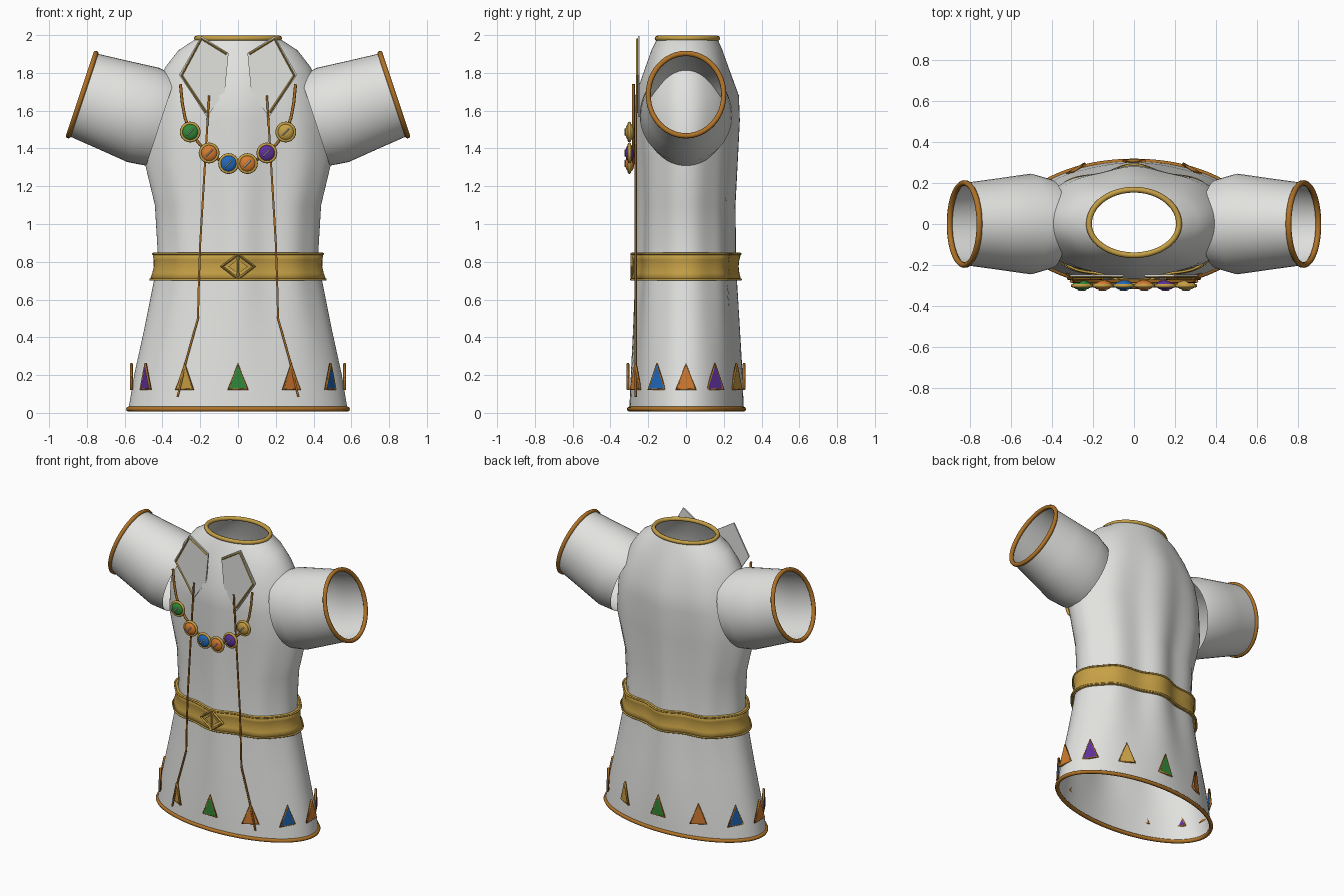
import bpy, bmesh, math
from mathutils import Matrix, Vector

if "Cube" in bpy.data.objects:
    bpy.data.objects.remove(bpy.data.objects["Cube"])

def mat(name, r, g, b):
    m = bpy.data.materials.new(name)
    m.diffuse_color = (r, g, b, 1)
    m.use_nodes = True
    m.node_tree.nodes["Principled BSDF"].inputs["Base Color"].default_value = m.diffuse_color
    return m

FABRIC = mat("white_fabric", .76, .76, .74)
GOLD = mat("gold", .56, .35, .06)
TRIM = mat("copper_trim", .43, .17, .02)
GREEN = mat("green", .03, .25, .04)
ORANGE = mat("orange", .68, .20, .03)
BLUE = mat("blue", .015, .14, .50)
PURPLE = mat("purple", .11, .03, .32)
GEMS = [GREEN, ORANGE, BLUE, ORANGE, PURPLE, GOLD]

def finish(name, bm, m, smooth=True):
    bmesh.ops.recalc_face_normals(bm, faces=bm.faces)
    me = bpy.data.meshes.new(name)
    bm.to_mesh(me)
    bm.free()
    ob = bpy.data.objects.new(name, me)
    bpy.context.collection.objects.link(ob)
    me.materials.append(m)
    for p in me.polygons:
        p.use_smooth = smooth
    return ob

def loft(name, rings, m):
    bm = bmesh.new()
    rows = [[bm.verts.new(p) for p in r] for r in rings]
    n = len(rows[0])
    for a, b in zip(rows, rows[1:]):
        for i in range(n):
            j = (i + 1) % n
            bm.faces.new((a[i], a[j], b[j], b[i]))
    return finish(name, bm, m)

def tube(name, pts, r, m, closed=False, res=2):
    cu = bpy.data.curves.new(name, 'CURVE')
    cu.dimensions = '3D'
    cu.bevel_depth = r
    cu.bevel_resolution = res
    cu.use_fill_caps = True
    s = cu.splines.new('POLY')
    s.points.add(len(pts) - 1)
    for sp, p in zip(s.points, pts):
        sp.co = (*p, 1)
    s.use_cyclic_u = closed
    s.use_smooth = res > 0
    ob = bpy.data.objects.new(name, cu)
    bpy.context.collection.objects.link(ob)
    cu.materials.append(m)
    bpy.ops.object.select_all(action='DESELECT')
    ob.select_set(True)
    bpy.context.view_layer.objects.active = ob
    bpy.ops.object.convert(target='MESH')
    return ob

def plate(name, pts, depth, m, mx=Matrix()):
    # flat polygon in local x/z, thickened along local y
    bm = bmesh.new()
    f = bm.faces.new([bm.verts.new((x, -depth / 2, z)) for x, z in pts])
    ext = bmesh.ops.extrude_face_region(bm, geom=[f])
    vs = [g for g in ext['geom'] if isinstance(g, bmesh.types.BMVert)]
    bmesh.ops.translate(bm, verts=vs, vec=(0, depth, 0))
    bm.transform(mx)
    return finish(name, bm, m, False)

# Body sections: height, half width, front depth, back depth, fold strength
BODY = [(.02, .58, .30, .305, 0), (.2, .55, .292, .30, .008), (.45, .495, .28, .285, .03),
        (.7, .445, .27, .27, .055), (.85, .425, .265, .265, .065), (1.1, .44, .26, .262, .06),
        (1.35, .50, .262, .275, .045), (1.55, .485, .268, .285, .035), (1.68, .45, .268, .28, .025),
        (1.83, .385, .215, .225, .012), (1.92, .315, .183, .193, 0), (1.985, .215, .15, .165, 0)]

def section(z, off=0, n=96):
    for a, b in zip(BODY, BODY[1:]):
        if z <= b[0]:
            break
    t = (z - a[0]) / (b[0] - a[0])
    _, rx, yf, yb, k = [u + (v - u) * t for u, v in zip(a, b)]
    pts = []
    for i in range(n):
        th = 2 * math.pi * i / n
        c, s = math.cos(th), math.sin(th)
        # soft vertical folds either side of the centre
        f = 1 + k * (1 if s > 0 else .8) * (math.cos(8 * th) - 1) * s * s
        pts.append(Vector(((rx + off) * c * f, ((yb if s > 0 else yf) + off) * s * f, z)))
    return pts

# Tunic body with hem and neck trims
loft("tunic_body", [section(b[0]) for b in BODY], FABRIC)
tube("hem_trim", section(.02), .013, TRIM, True)
tube("neck_trim", section(1.983, .001), .014, GOLD, True)

# Belt band flaring into thin rims
loft("belt", [section(z, o) for z, o in ((.702, .003), (.705, .022), (.74, .014), (.775, .011),
                                         (.81, .016), (.842, .026), (.846, .003))], GOLD)
for z, o, nm in ((.706, .02, "belt_lower_rim"), (.842, .024, "belt_upper_rim")):
    tube(nm, section(z, o), .006, GOLD, True)

# Diamond buckle
dia = [(-.085, .775), (0, .84), (.085, .775), (0, .71)]
tube("buckle_frame", [(x, -.286, z) for x, z in dia], .009, GOLD, True, 0)
tube("buckle_bar", [(0, -.286, .72), (0, -.286, .83)], .007, GOLD, False, 0)
plate("buckle_plate", [(x * .6, z * .6 + .31) for x, z in dia], .0095, GOLD, Matrix.Translation((0, -.284, 0)))

for s, side in ((-1, "left"), (1, "right")):
    # Sleeve: rings along a tilted axis, (distance inward, radius across y, radius up)
    def ring(t, ry, ru):
        out = []
        for i in range(48):
            a = 2 * math.pi * i / 48
            u = math.cos(a) * ru
            out.append((s * (.825 - .949 * t - .316 * u), math.sin(a) * ry, 1.685 - .316 * t + .949 * u))
        return out
    loft(side + "_sleeve", [ring(0, .2, .23), ring(.17, .222, .246), ring(.34, .245, .263),
                            ring(.44, .217, .25)], FABRIC)
    tube(side + "_cuff_trim", ring(0, .2, .23), .014, TRIM, True)

    # Collar flap with gold outer edging
    flap = [(.195, 1.995), (.05, 1.905), (.07, 1.70), (.165, 1.566), (.312, 1.79)]
    plate(side + "_collar_flap", [(s * x, z) for x, z in flap], .0095, FABRIC, Matrix.Translation((0, -.25, 0)))
    edge = [(.06, 1.90), (.193, 1.98), (.298, 1.787), (.168, 1.59)]
    tube(side + "_collar_edging", [(s * x, -.258, z) for x, z in edge], .006, GOLD, False, 0)

    # Long thin front cord
    cord = [(.153, 1.68), (.17, 1.4), (.2, .9), (.207, .7), (.212, .5), (.275, .275), (.32, .085)]
    tube(side + "_front_cord", [(s * x, -.266, z) for x, z in cord], .006, TRIM, False, 1)

# Necklace cord
half = [(.305, 1.74), (.295, 1.64), (.28, 1.56), (.253, 1.487), (.205, 1.425), (.153, 1.376), (.1, 1.34), (.05, 1.32)]
path = [(-x, z) for x, z in half] + [(x, z) for x, z in reversed(half)]
tube("necklace_cord", [(x, -.279, z) for x, z in path], .008, TRIM)

# Domed medallions with gold rims and a small diagonal mark
spots = [(-.253, 1.487), (-.153, 1.376), (-.05, 1.32), (.05, 1.32), (.153, 1.376), (.253, 1.487)]
for i, ((x, z), m) in enumerate(zip(spots, GEMS)):
    bm = bmesh.new()
    bmesh.ops.create_uvsphere(bm, u_segments=24, v_segments=12, radius=1)
    bm.transform(Matrix.Translation((x, -.298, z)) @ Matrix.Diagonal((.045, .024, .045, 1)))
    finish(f"medallion_{i}", bm, m)
    circ = [(x + .046 * math.cos(a * math.pi / 12), -.3, z + .046 * math.sin(a * math.pi / 12)) for a in range(24)]
    tube(f"medallion_rim_{i}", circ, .009, GOLD, True)
    d = .017
    tube(f"medallion_mark_{i}", [(x - d, -.322, z - d), (x + d, -.322, z + d)], .004, FABRIC, False, 0)

# Twelve bordered triangles round the hem
tri = [(-.05, .125), (.05, .125), (0, .258)]
for i in range(12):
    a = i * math.pi / 6
    mx = Matrix.Translation((.565 * math.sin(a), -.308 * math.cos(a), 0)) @ Matrix.Rotation(a, 4, 'Z')
    plate(f"hem_triangle_{i}", tri, .0095, GEMS[i % 6], mx)
    tube(f"hem_triangle_border_{i}", [mx @ Vector((x, 0, z)) for x, z in tri], .008, TRIM, True, 1)
